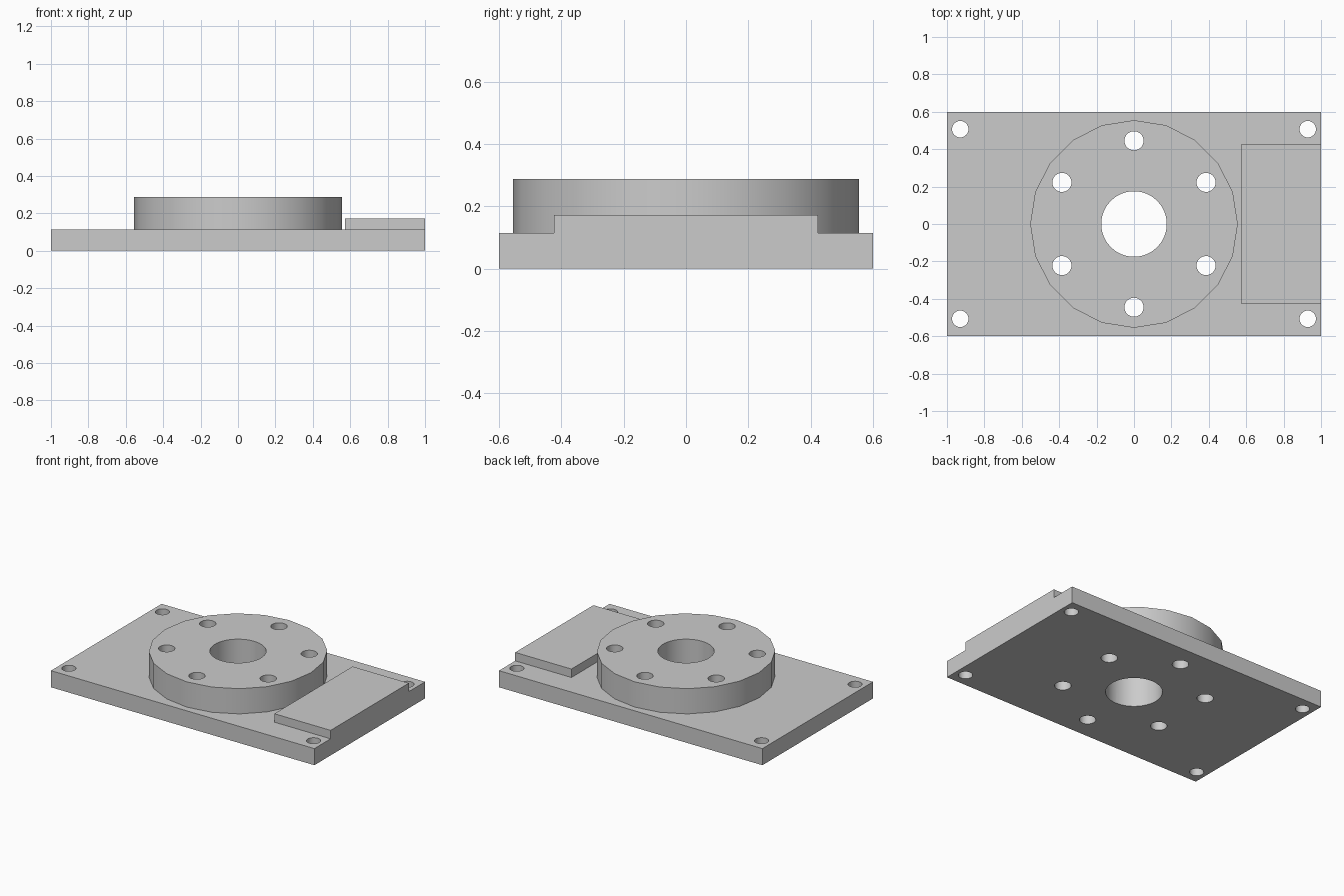
import bpy
import bmesh
from math import cos, sin, pi, radians
from mathutils import Matrix

cube = bpy.data.objects.get("Cube")
if cube:
    bpy.data.objects.remove(cube, do_unlink=True)

PLATE_TOP, PAD_TOP, FLANGE_TOP = 0.114, 0.172, 0.287

grey = bpy.data.materials.new("plain_grey")
grey.use_nodes = True
grey.diffuse_color = (0.6, 0.6, 0.6, 1)
grey.node_tree.nodes["Principled BSDF"].inputs["Base Color"].default_value = grey.diffuse_color


def make_object(name, bm):
    mesh = bpy.data.meshes.new(name)
    bm.to_mesh(mesh)
    bm.free()
    mesh.materials.append(grey)
    obj = bpy.data.objects.new(name, mesh)
    bpy.context.collection.objects.link(obj)
    return obj


def box(name, x0, x1, half_y, z0, z1):
    bm = bmesh.new()
    place = Matrix.Translation(((x0 + x1) / 2, 0, (z0 + z1) / 2))
    size = Matrix.Diagonal((x1 - x0, 2 * half_y, z1 - z0, 1))
    bmesh.ops.create_cube(bm, size=1, matrix=place @ size)
    return make_object(name, bm)


def add_cylinder(bm, x, y, radius, z0, z1, sides):
    bmesh.ops.create_cone(
        bm, cap_ends=True, segments=sides, radius1=radius, radius2=radius,
        depth=z1 - z0, matrix=Matrix.Translation((x, y, (z0 + z1) / 2)))


# Base plate, raised pad and round flange
plate = box("base_plate", -1, 1, 0.6, 0, PLATE_TOP)
pad = box("raised_pad", 0.573, 1, 0.424, PLATE_TOP, PAD_TOP)
bm = bmesh.new()
add_cylinder(bm, 0, 0, 0.555, PLATE_TOP, FLANGE_TOP, 20)
flange = make_object("round_flange", bm)

# Cutter for the centre bore, the bolt circle and the corner holes
bm = bmesh.new()
add_cylinder(bm, 0, 0, 0.175, -0.1, 0.4, 48)
for i in range(6):
    angle = pi / 6 + i * pi / 3
    add_cylinder(bm, 0.445 * cos(angle), 0.445 * sin(angle), 0.051, -0.1, 0.4, 32)
for sx in (-1, 1):
    for sy in (-1, 1):
        add_cylinder(bm, sx * 0.929, sy * 0.507, 0.044, -0.1, 0.4, 32)
cutter = make_object("hole_cutter", bm)
cutter.hide_render = True

# Drill the holes, then smooth the curved walls
for obj in (plate, flange):
    drill = obj.modifiers.new("holes", "BOOLEAN")
    drill.operation = "DIFFERENCE"
    drill.solver = "EXACT"
    drill.object = cutter
    bpy.ops.object.select_all(action="DESELECT")
    obj.select_set(True)
    bpy.context.view_layer.objects.active = obj
    bpy.ops.object.modifier_apply(modifier=drill.name)
    bpy.ops.object.shade_smooth_by_angle(angle=radians(30))
bpy.data.objects.remove(cutter, do_unlink=True)
